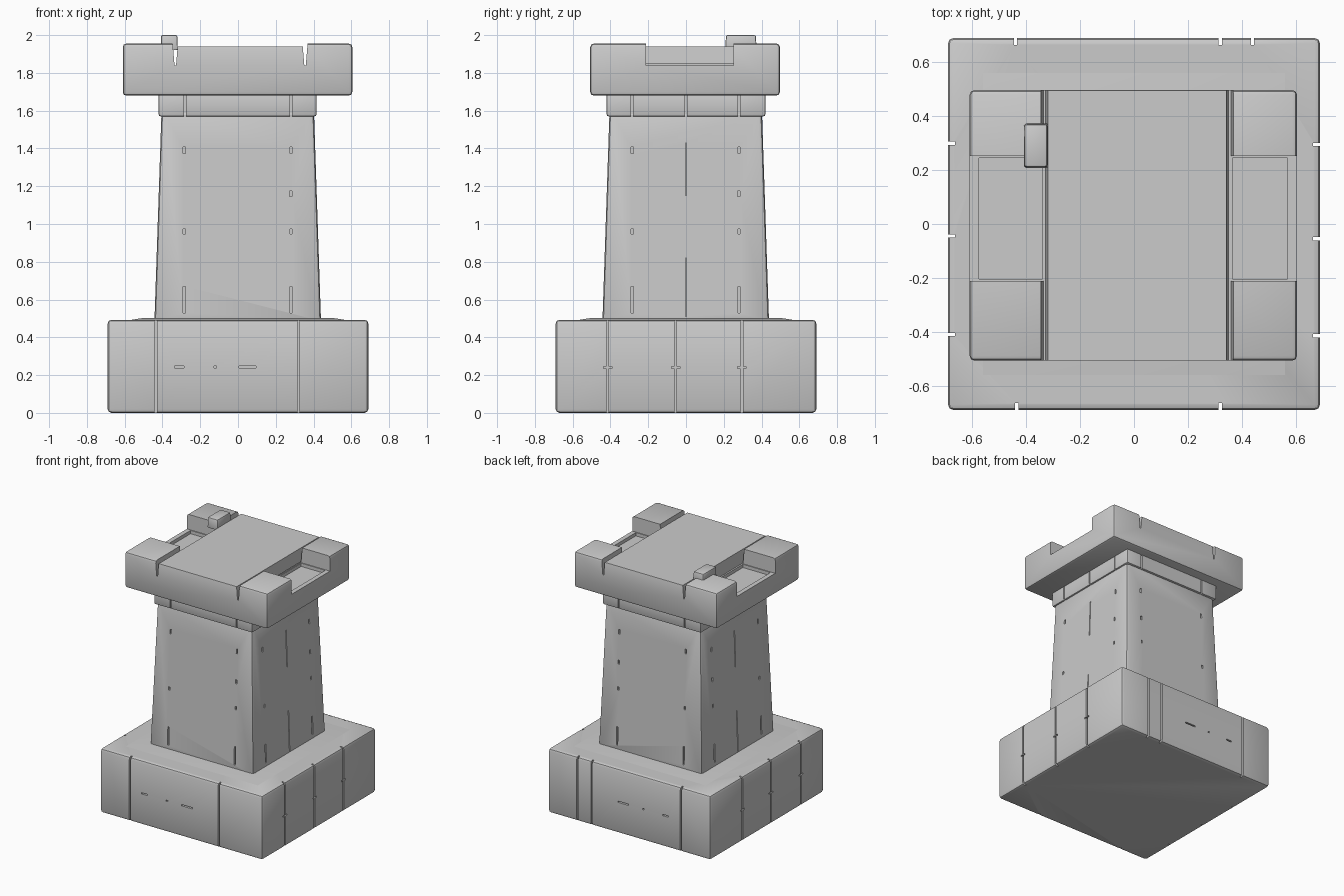
import bpy, bmesh
from math import pi

if "Cube" in bpy.data.objects:
    bpy.data.objects.remove(bpy.data.objects["Cube"])


def frustum(name, bottom, top, z0, z1, bevel=0.0, segments=2):
    """Four-sided block; bottom and top are (x0, x1, y0, y1)."""
    bm = bmesh.new()
    rings = []
    for (x0, x1, y0, y1), z in ((bottom, z0), (top, z1)):
        rings.append([bm.verts.new((x, y, z)) for x, y in
                      ((x0, y0), (x1, y0), (x1, y1), (x0, y1))])
    lo, hi = rings
    bm.faces.new(lo[::-1])
    bm.faces.new(hi)
    for i in range(4):
        j = (i + 1) % 4
        bm.faces.new((lo[i], lo[j], hi[j], hi[i]))
    if bevel:
        bmesh.ops.bevel(bm, geom=bm.edges[:], offset=bevel, segments=segments,
                        profile=0.5, affect='EDGES')
    mesh = bpy.data.meshes.new(name)
    bm.to_mesh(mesh)
    bm.free()
    obj = bpy.data.objects.new(name, mesh)
    bpy.context.collection.objects.link(obj)
    return obj


def box(name, x0, x1, y0, y1, z0, z1, bevel=0.0):
    return frustum(name, (x0, x1, y0, y1), (x0, x1, y0, y1), z0, z1, bevel)


def select(obj):
    bpy.ops.object.select_all(action='DESELECT')
    obj.select_set(True)
    bpy.context.view_layer.objects.active = obj


def cut(obj, cutters):
    """Subtract every cutter, then delete it."""
    select(obj)
    for c in cutters:
        c.hide_render = True
        mod = obj.modifiers.new("cut", 'BOOLEAN')
        mod.operation, mod.solver, mod.object = 'DIFFERENCE', 'EXACT', c
        bpy.ops.object.modifier_apply(modifier=mod.name)
        bpy.data.objects.remove(c)


def groove(face, u, r, z0, z1, width=0.012, depth=0.025):
    """Slot cutter in one side face, at u along it and r from the axis."""
    sign = -1 if face in ("front", "left") else 1
    a, b = sorted((sign * (r - depth), sign * (r + 0.06)))
    if face in ("front", "back"):
        return box("groove_cutter", u - width / 2, u + width / 2, a, b, z0, z1)
    return box("groove_cutter", a, b, u - width / 2, u + width / 2, z0, z1)


def finish(obj):
    select(obj)
    bpy.ops.object.shade_smooth_by_angle(angle=pi / 6)


# Plinth with block joints and chipped mortar lines
plinth = box("plinth", -0.69, 0.69, -0.69, 0.69, 0, 0.493, 0.02)
joints = {"front": (-0.435, 0.32), "back": (-0.44, 0.32, 0.44),
          "right": (-0.415, -0.055, 0.295), "left": (-0.41, -0.045, 0.30)}
cutters = [groove(f, u, 0.69, -0.1, 0.6) for f, us in joints.items() for u in us]
for f in ("front", "back"):
    for u, w in ((-0.31, 0.05), (-0.12, 0.015), (0.05, 0.09)):
        cutters.append(groove(f, u, 0.69, 0.237, 0.247, w, 0.02))
for f in ("right", "left"):
    for u in joints[f]:
        cutters.append(groove(f, u, 0.69, 0.235, 0.245, 0.045, 0.02))
cut(plinth, cutters)

# Slightly raised bed under the shaft
bed = frustum("plinth_top", (-0.64, 0.64, -0.64, 0.64),
              (-0.5, 0.5, -0.5, 0.5), 0.48, 0.503)

# Tapered shaft with chips and side cracks
shaft = frustum("shaft", (-0.443, 0.44, -0.443, 0.44),
                (-0.405, 0.402, -0.405, 0.402), 0.47, 1.6, 0.02)


def shaft_radius(z):
    return 0.44 - 0.038 * (z - 0.5) / 1.1


cutters = []
for f in ("front", "back", "right", "left"):
    for z, h in ((0.60, 0.14), (0.96, 0.025), (1.39, 0.035)):
        for u in (-0.285, 0.28):
            cutters.append(groove(f, u, shaft_radius(z), z - h / 2, z + h / 2,
                                  0.012, 0.015))
    cutters.append(groove(f, 0.28, shaft_radius(1.16), 1.145, 1.175, 0.014, 0.015))
for f in ("right", "left"):
    for z0, z1 in ((0.51, 0.82), (1.15, 1.43)):
        cutters.append(groove(f, 0, shaft_radius((z0 + z1) / 2), z0, z1,
                              0.007, 0.018))
cut(shaft, cutters)

# Neck collar with block joints
neck = box("neck", -0.42, 0.415, -0.42, 0.42, 1.57, 1.70, 0.01)
cutters = []
for f, us in (("front", (-0.28, 0.28)), ("back", (-0.28, 0.28)),
              ("right", (-0.285, 0, 0.28)), ("left", (-0.285, 0, 0.28))):
    cutters += [groove(f, u, 0.417, 1.5, 1.75, 0.01, 0.015) for u in us]
cut(neck, cutters)

# Cap: corner blocks, centre slab, slots and side recesses
cap = box("cap", -0.61, 0.605, -0.507, 0.497, 1.68, 1.955, 0.018)
cutters = [box("slab_cutter", -0.33, 0.355, -0.7, 0.7, 1.94, 2.1)]
for x in (-0.332, 0.355):
    cutters.append(frustum("slot_cutter", (x - 0.004, x + 0.004, -0.7, 0.7),
                           (x - 0.014, x + 0.014, -0.7, 0.7), 1.84, 1.96))
for x0, x1, p0, p1 in ((-0.8, -0.335, -0.575, -0.34), (0.36, 0.8, 0.365, 0.57)):
    cutters.append(box("notch_cutter", x0, x1, -0.212, 0.252, 1.84, 2.1))
    cutters.append(box("pocket_cutter", p0, p1, -0.205, 0.245, 1.815, 2.0))
cut(cap, cutters)

# Loose stone resting on a corner block
stone = frustum("loose_stone", (-0.412, -0.318, 0.207, 0.374),
                (-0.41, -0.322, 0.212, 0.37), 1.92, 2.0, 0.008)
for v in stone.data.vertices:
    if v.co.x < -0.36:
        v.co.x += 0.25 * abs(v.co.y - 0.29) - 0.015

for part in (plinth, bed, shaft, neck, cap, stone):
    finish(part)
